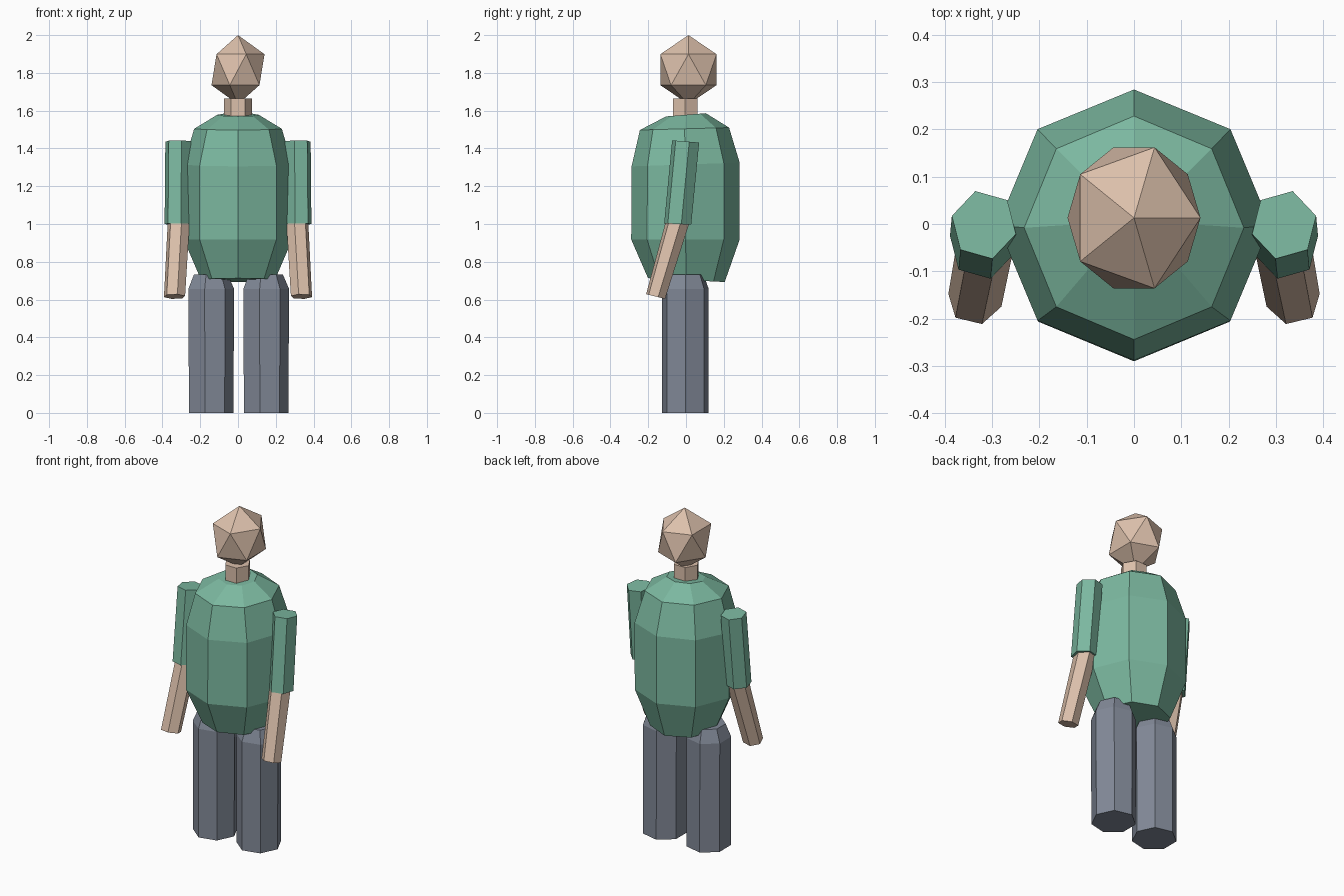
import bpy, bmesh
from math import cos, sin, tau, radians
from mathutils import Matrix

if "Cube" in bpy.data.objects:
    bpy.data.objects.remove(bpy.data.objects["Cube"])


def material(name, rgb):
    m = bpy.data.materials.new(name)
    m.diffuse_color = (*rgb, 1)
    m.use_nodes = True
    m.node_tree.nodes["Principled BSDF"].inputs["Base Color"].default_value = m.diffuse_color
    return m


SKIN = material("skin", (0.72, 0.53, 0.41))
SHIRT = material("shirt", (0.20, 0.48, 0.35))
TROUSERS = material("trousers", (0.22, 0.25, 0.31))


def finish(name, bm, mat):
    bmesh.ops.recalc_face_normals(bm, faces=bm.faces)
    mesh = bpy.data.meshes.new(name)
    bm.to_mesh(mesh)
    bm.free()
    mesh.materials.append(mat)
    ob = bpy.data.objects.new(name, mesh)
    bpy.context.collection.objects.link(ob)


def loft(name, mat, sides, rings, phase=0, mirror=1):
    """Capped tube through rings of (x, y, z, rx, ry, slope of the ring along y)."""
    bm = bmesh.new()
    loops = []
    for x, y, z, rx, ry, slope in rings:
        loop = []
        for i in range(sides):
            a = radians(phase) + tau * i / sides
            dy = ry * sin(a)
            loop.append(bm.verts.new((mirror * (x + rx * cos(a)), y + dy, z + slope * dy)))
        loops.append(loop)
    for lo, hi in zip(loops, loops[1:]):
        for i in range(sides):
            j = (i + 1) % sides
            bm.faces.new((lo[i], lo[j], hi[j], hi[i]))
    bm.faces.new(loops[0])
    bm.faces.new(loops[-1])
    finish(name, bm, mat)


# Head: stretched icosahedron
bm = bmesh.new()
bmesh.ops.create_icosphere(
    bm, subdivisions=1, radius=1,
    matrix=Matrix.Translation((0, 0.013, 1.817)) @ Matrix.Diagonal((0.157, 0.175, 0.183, 1)))
finish("head", bm, SKIN)

# Neck
loft("neck", SKIN, 6, [(0, -0.004, 1.50, 0.074, 0.075, 0),
                       (0, -0.004, 1.665, 0.074, 0.075, 0)])

# Torso: eight-sided barrel
loft("torso", SHIRT, 8, [(0, 0.002, 0.703, 0.195, 0.203, -0.05),
                         (0, -0.003, 0.918, 0.287, 0.287, 0),
                         (0, -0.002, 1.315, 0.288, 0.286, 0.035),
                         (0, -0.008, 1.504, 0.232, 0.236, 0.027),
                         (0, 0.0, 1.578, 0.11, 0.105, 0.08)])

# Arms, mirrored left and right
for side, s in (("right", 1), ("left", -1)):
    loft(side + "_upper_arm", SHIRT, 6, [(0.321, -0.044, 1.0, 0.070, 0.074, -0.05),
                                         (0.317, -0.002, 1.437, 0.070, 0.074, -0.08)], 15, s)
    loft(side + "_forearm", SKIN, 6, [(0.336, -0.161, 0.616, 0.058, 0.052, -0.25),
                                      (0.314, -0.044, 1.012, 0.060, 0.064, -0.1)], 15, s)

# Legs: seven-sided with bevelled tops
for side, x in (("right", 0.143), ("left", -0.148)):
    loft(side + "_leg", TROUSERS, 7, [(x, -0.003, 0, 0.124, 0.126, 0),
                                      (x, -0.003, 0.657, 0.127, 0.126, 0),
                                      (x, -0.003, 0.732, 0.095, 0.098, 0)])
